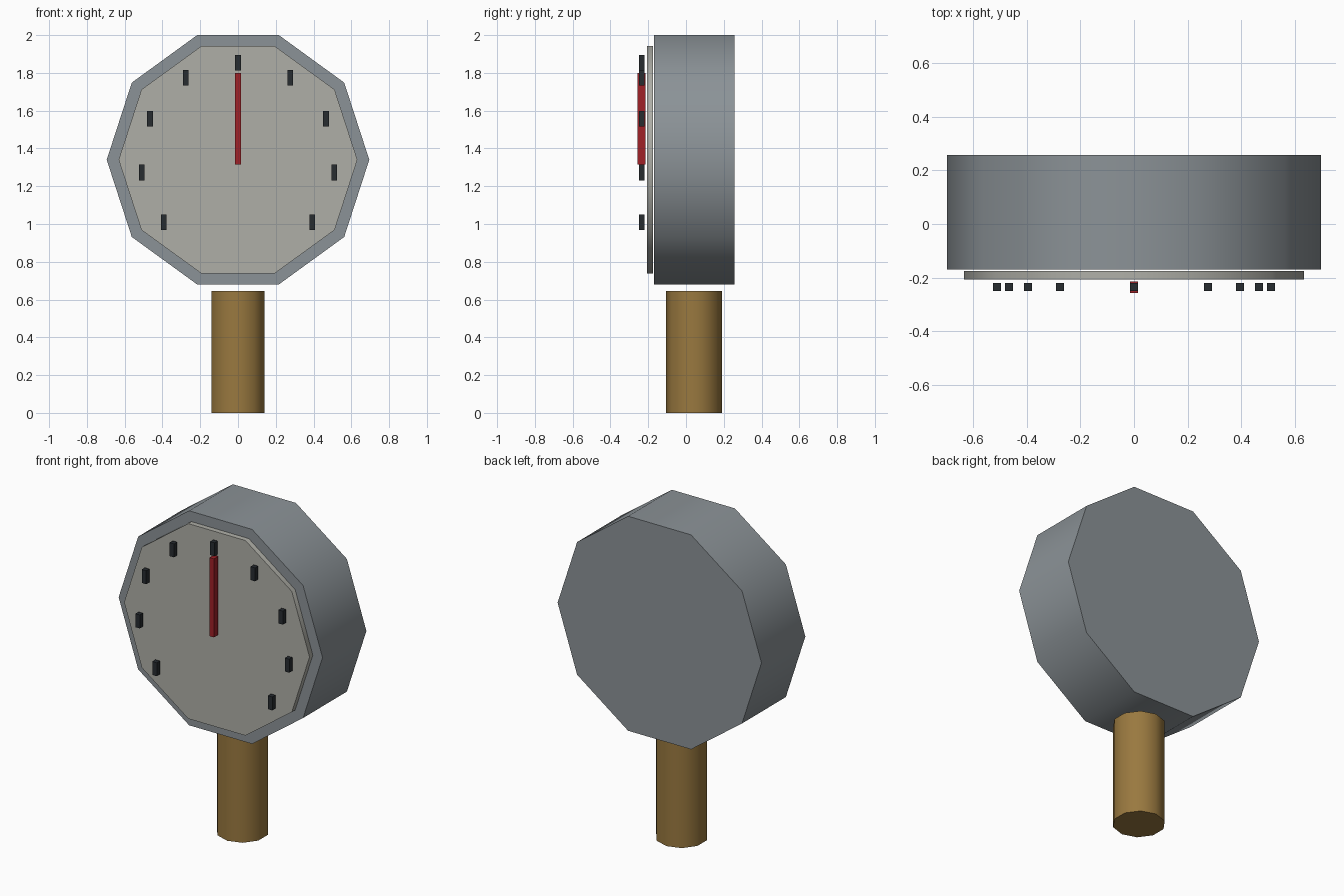
import bpy
from math import sin, cos, radians, pi

if "Cube" in bpy.data.objects:
    bpy.data.objects.remove(bpy.data.objects["Cube"])

CENTRE_Z = 1.34


def material(name, rgb):
    m = bpy.data.materials.new(name)
    m.diffuse_color = (*rgb, 1)
    m.use_nodes = True
    m.node_tree.nodes["Principled BSDF"].inputs["Base Color"].default_value = m.diffuse_color
    return m


steel = material("steel", (0.26, 0.29, 0.31))
cream = material("cream", (0.43, 0.43, 0.39))
brass = material("brass", (0.32, 0.19, 0.05))
dark = material("dark", (0.02, 0.025, 0.03))
red = material("red", (0.35, 0.015, 0.02))


def drum(name, radius, depth, loc, rot, mat):
    bpy.ops.mesh.primitive_cylinder_add(vertices=10, radius=radius, depth=depth,
                                        location=loc, rotation=rot)
    ob = bpy.context.object
    ob.name = name
    ob.data.materials.append(mat)
    bpy.ops.object.shade_smooth_by_angle(angle=radians(40))
    return ob


def box(name, size, loc, mat):
    bpy.ops.mesh.primitive_cube_add(size=1, location=loc)
    ob = bpy.context.object
    ob.name = name
    ob.scale = size
    bpy.ops.object.transform_apply(location=False, rotation=False, scale=True)
    ob.data.materials.append(mat)
    return ob


# Ten-sided case and dial, axis along y, corners on the horizontal
facing = (pi / 2, pi / 2, 0)
drum("gauge_case", 0.695, 0.427, (0, 0.044, CENTRE_Z), facing, steel)
drum("dial_face", 0.632, 0.032, (0, -0.19, CENTRE_Z), facing, cream)

# Connection stem below the case
drum("stem", 0.148, 0.645, (0, 0.043, 0.3225), (0, 0, 0), brass)

# Upright tick marks spread evenly over the scale arc
for i in range(-4, 5):
    a = radians(32.5 * i)
    box(f"tick_{i + 5}", (0.03, 0.03, 0.083),
        (0.514 * sin(a), -0.235, CENTRE_Z + 0.514 * cos(a)), dark)

# Needle pointing straight up
box("needle", (0.03, 0.042, 0.484), (0, -0.235, 1.557), red)
